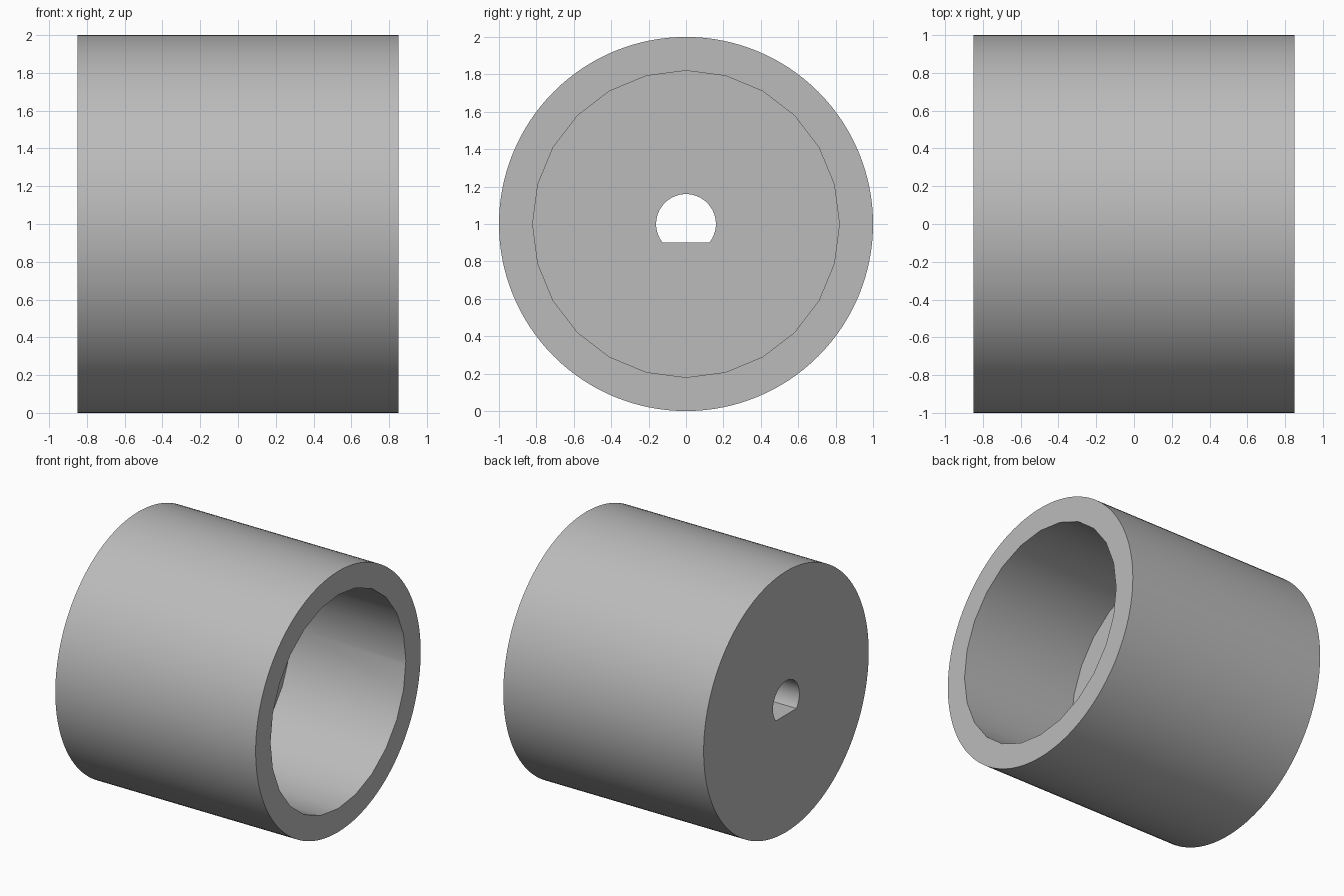
import bpy
import bmesh
from math import sin, cos, asin, pi, radians

HALF, BORE_R, BORE_DEPTH = 0.85, 0.82, 0.97
HOLE_R, FLAT = 0.16, -0.10

cube = bpy.data.objects.get("Cube")
if cube:
    bpy.data.objects.remove(cube, do_unlink=True)

grey = bpy.data.materials.new("grey_plastic")
colour = (0.50, 0.50, 0.50, 1)
grey.use_nodes = True
grey.diffuse_color = colour
grey.node_tree.nodes["Principled BSDF"].inputs["Base Color"].default_value = colour


def arc(radius, count, start=0.0, sweep=2 * pi, closed=True):
    """Points (y, z) on an arc around the axle."""
    steps = count if closed else count - 1
    return [(radius * cos(start + sweep * i / steps),
             radius * sin(start + sweep * i / steps)) for i in range(count)]


def prism(name, profile, x0, x1):
    """Extrude a (y, z) profile along x."""
    bm = bmesh.new()
    face = bm.faces.new([bm.verts.new((x0, y, z + 1)) for y, z in profile])
    out = bmesh.ops.extrude_face_region(bm, geom=[face])
    moved = [v for v in out["geom"] if isinstance(v, bmesh.types.BMVert)]
    bmesh.ops.translate(bm, verts=moved, vec=(x1 - x0, 0, 0))
    bmesh.ops.recalc_face_normals(bm, faces=bm.faces)
    mesh = bpy.data.meshes.new(name)
    bm.to_mesh(mesh)
    bm.free()
    mesh.materials.append(grey)
    ob = bpy.data.objects.new(name, mesh)
    bpy.context.collection.objects.link(ob)
    return ob


# Solid round body
body = prism("sleeve_body", arc(1, 128), -HALF, HALF)

# Faceted blind bore, open on the +x end
bore = prism("bore_cutter", arc(BORE_R, 24), HALF - BORE_DEPTH, HALF + 0.2)

# D-shaped shaft hole with its flat at the bottom
a = asin(FLAT / HOLE_R)
d_profile = arc(HOLE_R, 32, a, pi - 2 * a, closed=False)
shaft = prism("shaft_hole_cutter", d_profile, -HALF - 0.2, HALF + 0.1)

bpy.ops.object.select_all(action="DESELECT")
body.select_set(True)
bpy.context.view_layer.objects.active = body
for cutter in (bore, shaft):
    mod = body.modifiers.new(cutter.name, "BOOLEAN")
    mod.operation, mod.solver, mod.object = "DIFFERENCE", "EXACT", cutter
    bpy.ops.object.modifier_apply(modifier=mod.name)
    cutter.hide_render = True
    cutter.hide_set(True)

bpy.ops.object.shade_smooth_by_angle(angle=radians(30))
